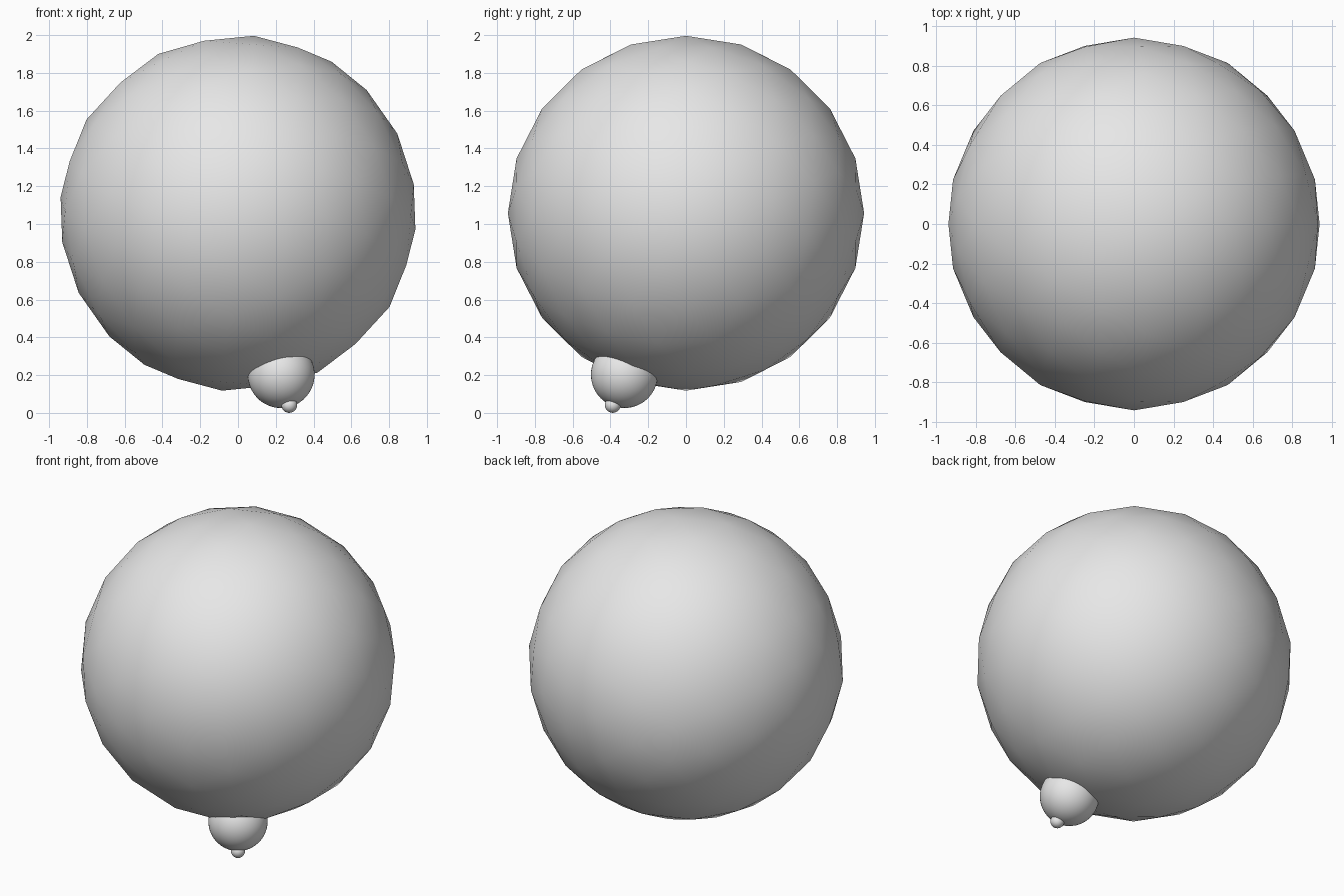
import bpy
import bmesh
import math
from mathutils import Matrix, Vector

cube = bpy.data.objects.get("Cube")
if cube:
    bpy.data.objects.remove(cube, do_unlink=True)

# One light grey for every part
grey = bpy.data.materials.new("light_grey")
grey.use_nodes = True
colour = (0.8, 0.8, 0.8, 1)
grey.diffuse_color = colour
grey.node_tree.nodes["Principled BSDF"].inputs["Base Color"].default_value = colour

# Tilt that puts an edge of the icosphere on top instead of a corner
EDGE_UP = Matrix.Rotation(math.atan(2) / 2, 4, 'Y')


def ball(name, radius, centre, detail):
    bm = bmesh.new()
    bmesh.ops.create_icosphere(bm, subdivisions=detail, radius=radius, matrix=EDGE_UP)
    for face in bm.faces:
        face.smooth = True
    mesh = bpy.data.meshes.new(name)
    bm.to_mesh(mesh)
    bm.free()
    mesh.materials.append(grey)
    obj = bpy.data.objects.new(name, mesh)
    obj.location = centre
    bpy.context.collection.objects.link(obj)
    return obj


RADIUS = 0.943
middle = Vector((0, 0, 2 - RADIUS))

# Direction of the knob: down, towards the front and a little to the left
turn, drop = math.radians(35), math.radians(65)
out = Vector((math.cos(drop) * math.sin(turn),
              -math.cos(drop) * math.cos(turn),
              -math.sin(drop)))

ball("main_sphere", RADIUS, middle, 3)
ball("knob", 0.177, middle + out * RADIUS, 4)
ball("knob_tip", 0.042, middle + out * 1.12, 3)
